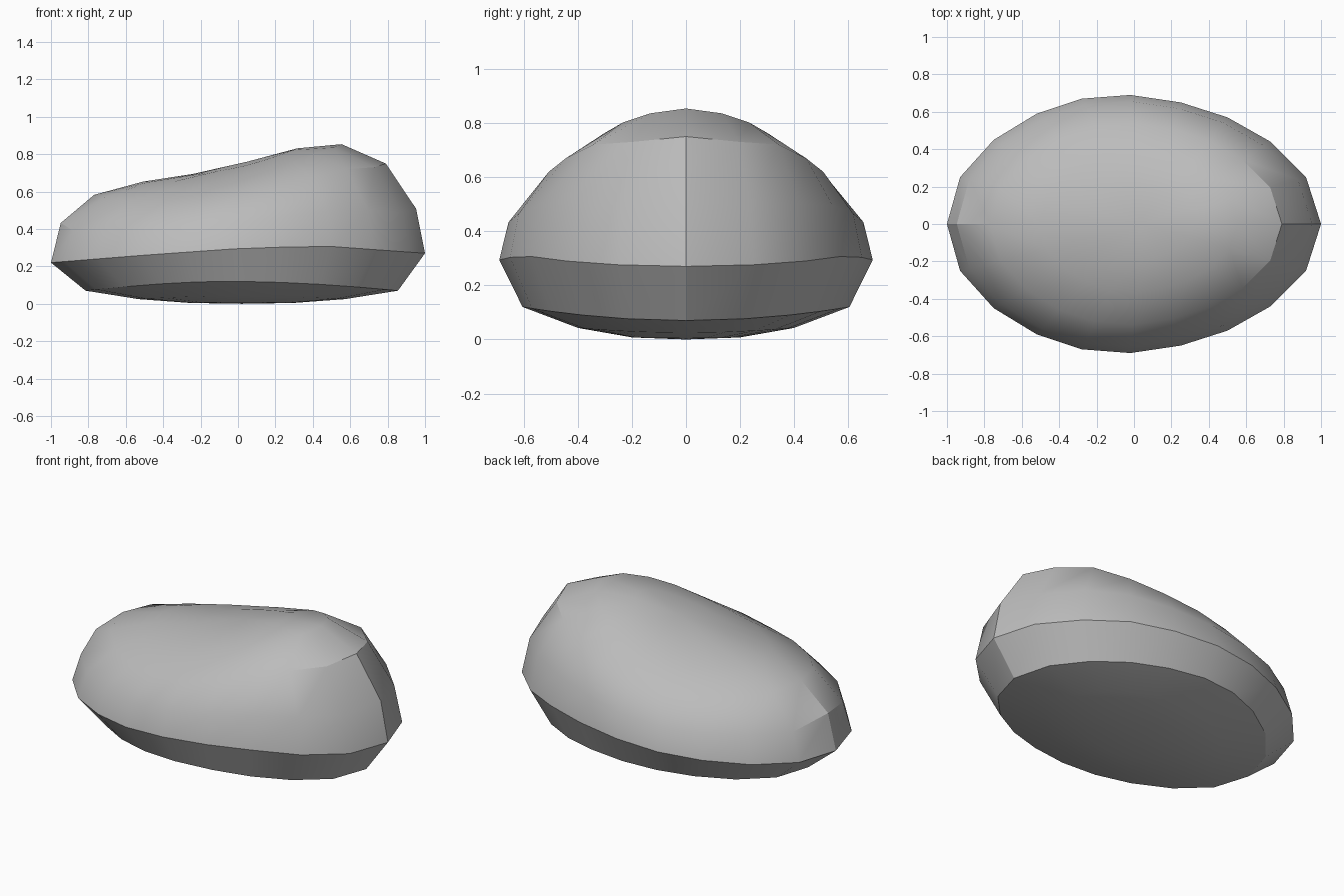
import bpy, bmesh, math

cube = bpy.data.objects.get("Cube")
if cube:
    bpy.data.objects.remove(cube, do_unlink=True)

# Profiles: half outline seen from above, ridge height and rim height along x
RIM = [(1, 0), (.92, .25), (.73, .44), (.5, .57), (.25, .65), (-.02, .69),
       (-.28, .67), (-.52, .59), (-.75, .45), (-.93, .25), (-1, 0)]
RIDGE = [(-1, .22), (-.95, .43), (-.76, .59), (-.48, .66), (-.2, .7), (.05, .76),
         (.35, .84), (.58, .855), (.81, .74), (.95, .52), (1, .27)]
RIM_Z = [(-1, .22), (-.5, .26), (0, .295), (.45, .31), (1, .27)]
CENTRE = .05


def sample(profile, x):
    """Linear interpolation of a profile at x."""
    pts = sorted(profile)
    for (x0, v0), (x1, v1) in zip(pts, pts[1:]):
        if x <= x1:
            return v0 + (v1 - v0) * (x - x0) / (x1 - x0)
    return pts[-1][1]


def dome_point(x, y):
    """Half-elliptical cross-section between rim and ridge."""
    low, high = sample(RIM_Z, x), sample(RIDGE, x)
    t = min(1, abs(y) / max(sample(RIM, x), .001))
    return x, y, low + (high - low) * math.sqrt(1 - t * t)


outline = RIM + [(x, -y) for x, y in RIM[-2:0:-1]]
bm = bmesh.new()
rings = []

# Underside, from its shallow middle out to the lower edge
for s in (.33, .66, 1):
    rings.append([bm.verts.new((.02 + .835 * s * x, .875 * s * y,
                                (.07 + .05 * (y / .69) ** 2) * s ** 2.5))
                  for x, y in outline])
# Widest rim
rings.append([bm.verts.new((x, y, sample(RIM_Z, x))) for x, y in outline])
# Domed top
for s in (.95, .78, .53, .28):
    rings.append([bm.verts.new(dome_point(CENTRE + s * (x - CENTRE), s * y))
                  for x, y in outline])

n = len(outline)
for a, b in zip(rings, rings[1:]):
    for i in range(n):
        j = (i + 1) % n
        bm.faces.new((a[i], a[j], b[j], b[i]))
bottom = bm.verts.new((.02, 0, 0))
top = bm.verts.new((CENTRE, 0, sample(RIDGE, CENTRE)))
for i in range(n):
    j = (i + 1) % n
    bm.faces.new((bottom, rings[0][j], rings[0][i]))
    bm.faces.new((top, rings[-1][i], rings[-1][j]))
bmesh.ops.recalc_face_normals(bm, faces=bm.faces)

mesh = bpy.data.meshes.new("stone")
bm.to_mesh(mesh)
bm.free()
stone = bpy.data.objects.new("stone", mesh)
bpy.context.collection.objects.link(stone)

# Single grey colour
grey = bpy.data.materials.new("stone grey")
grey.use_nodes = True
colour = (.5, .5, .5, 1)
grey.diffuse_color = colour
grey.node_tree.nodes["Principled BSDF"].inputs["Base Color"].default_value = colour
mesh.materials.append(grey)

# Smooth surface with crisp rim edges
bpy.ops.object.select_all(action='DESELECT')
stone.select_set(True)
bpy.context.view_layer.objects.active = stone
bpy.ops.object.shade_smooth_by_angle(angle=math.radians(30))
